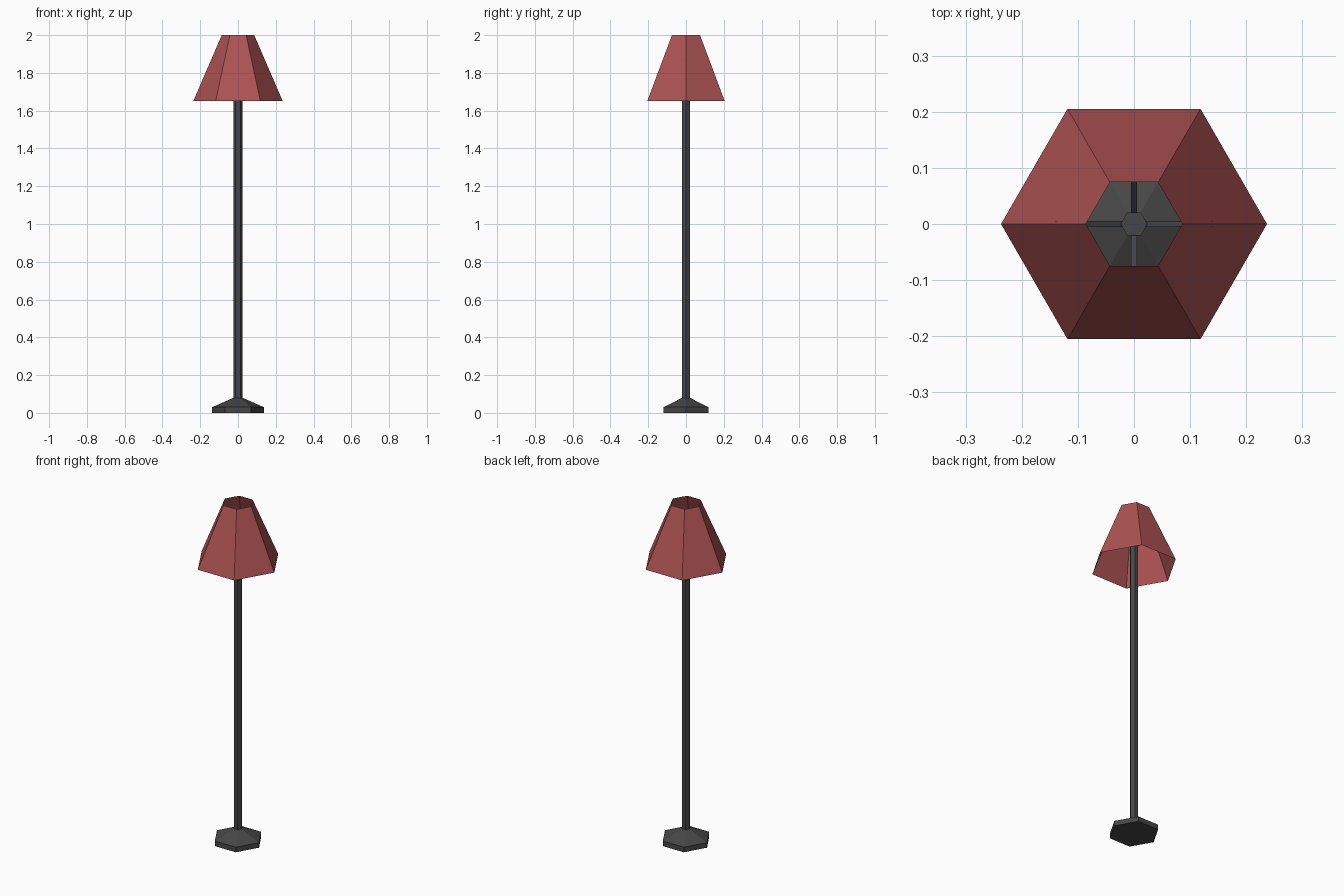
import bpy, bmesh, math
from mathutils import Vector

if "Cube" in bpy.data.objects:
    bpy.data.objects.remove(bpy.data.objects["Cube"])


def material(name, rgb):
    m = bpy.data.materials.new(name)
    m.diffuse_color = (*rgb, 1)
    m.use_nodes = True
    m.node_tree.nodes["Principled BSDF"].inputs["Base Color"].default_value = m.diffuse_color
    return m


RED = material("dull_red", (0.42, 0.085, 0.085))
GREY = material("dark_grey", (0.062, 0.062, 0.062))


def hex_lathe(name, profile, mat, cap_bottom=False, cap_top=False):
    """Six-sided solid or shell from (radius, z) rings, corners on the x axis."""
    bm = bmesh.new()
    rings = [[bm.verts.new((r * math.cos(k * math.pi / 3), r * math.sin(k * math.pi / 3), z))
              for k in range(6)] for r, z in profile]
    for a, b in zip(rings, rings[1:]):
        for k in range(6):
            n = (k + 1) % 6
            bm.faces.new((a[k], a[n], b[n], b[k]))
    if cap_bottom:
        bm.faces.new(rings[0][::-1])
    if cap_top:
        bm.faces.new(rings[-1])
    return finish(name, bm, mat)


def finish(name, bm, mat):
    me = bpy.data.meshes.new(name)
    bm.to_mesh(me)
    bm.free()
    me.materials.append(mat)
    ob = bpy.data.objects.new(name, me)
    bpy.context.collection.objects.link(ob)
    return ob


def shade_radius(z):
    return 0.237 + (0.086 - 0.237) * (z - 1.65) / 0.35


# Weighted foot and pole in one hexagonal profile
hex_lathe("base_and_pole", [(0.137, 0), (0.137, 0.03), (0.024, 0.08), (0.024, 1.80)],
          GREY, cap_bottom=True, cap_top=True)

# Open lampshade, a single sheet
hex_lathe("lampshade", [(0.237, 1.65), (0.086, 2.0)], RED)

# Four thin arms rising from the pole to the shade wall
Z0, Z1 = 1.785, 1.875
for i, side in enumerate(("right", "back", "left", "front")):
    d = Vector((round(math.cos(i * math.pi / 2)), round(math.sin(i * math.pi / 2)), 0))
    reach = shade_radius(Z1) * (1 if i % 2 == 0 else math.cos(math.pi / 6)) - 0.003
    start, end = d * 0.018 + Vector((0, 0, Z0)), d * reach + Vector((0, 0, Z1))
    axis = end - start
    bm = bmesh.new()
    bmesh.ops.create_cube(bm, size=1)
    bmesh.ops.scale(bm, vec=(0.010, 0.010, axis.length), verts=bm.verts)
    arm = finish("shade_arm_" + side, bm, GREY)
    arm.location = (start + end) / 2
    arm.rotation_euler = (0, math.atan2(axis.xy.length, axis.z), i * math.pi / 2)
